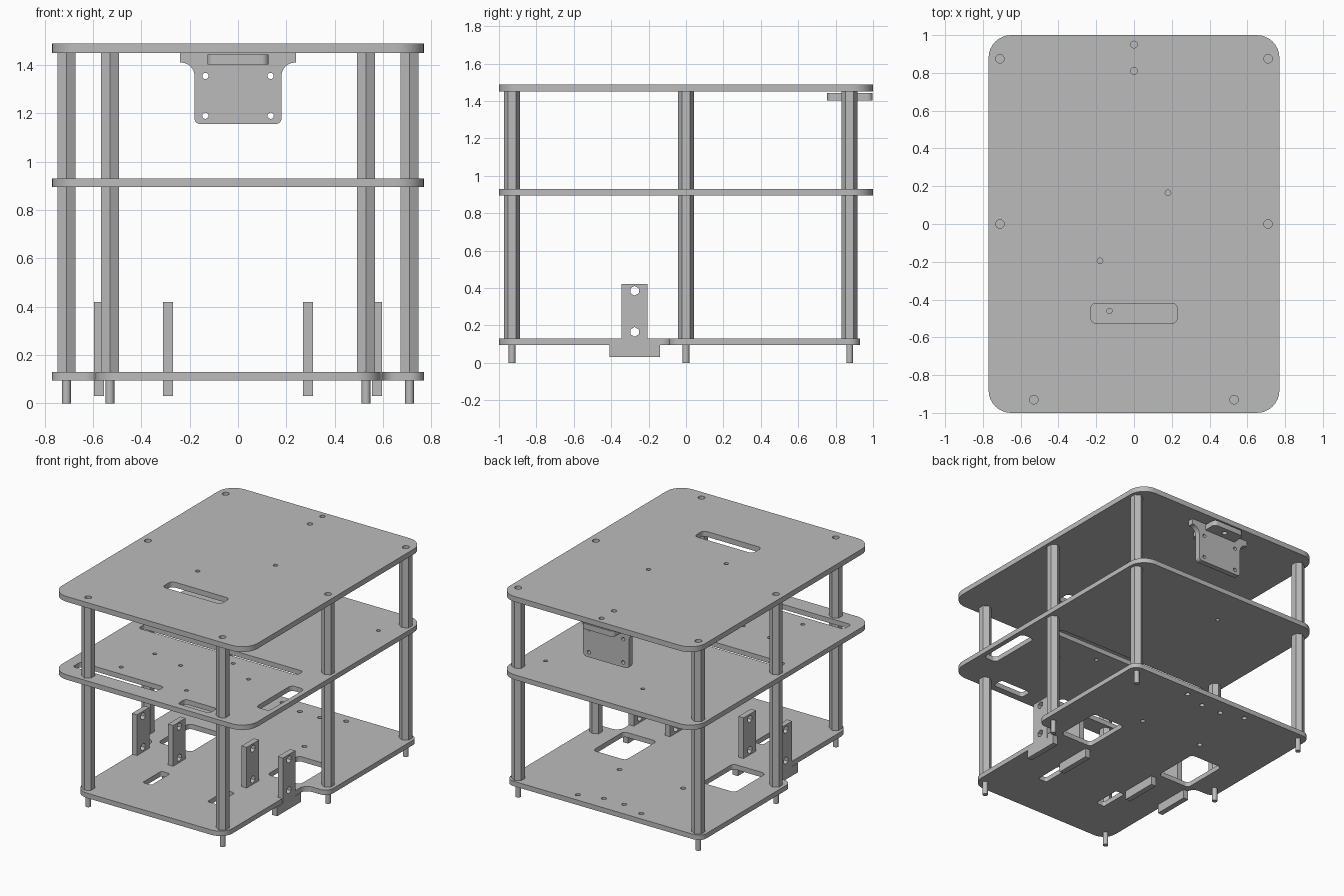
import bpy
import math
from mathutils import Matrix, Vector

if "Cube" in bpy.data.objects:
    bpy.data.objects.remove(bpy.data.objects["Cube"])

grey = bpy.data.materials.new("plain_grey")
grey.use_nodes = True
grey.diffuse_color = (0.5, 0.5, 0.5, 1)
grey.node_tree.nodes["Principled BSDF"].inputs["Base Color"].default_value = (0.5, 0.5, 0.5, 1)

# Axes for profiles drawn flat, facing the side, and facing the front
FLAT = Matrix.Identity(3)
SIDE = Matrix(((0, 0, 1), (1, 0, 0), (0, 1, 0)))
FRONT = Matrix(((1, 0, 0), (0, 0, -1), (0, 1, 0)))


def rounded(corners, steps=8):
    """Outline from (x, y, radius) corners, each replaced by an arc."""
    out = []
    for i, (x, y, r) in enumerate(corners):
        p = Vector((x, y))
        if r == 0:
            out.append(p)
            continue
        a = (Vector(corners[i - 1][:2]) - p).normalized()
        b = (Vector(corners[(i + 1) % len(corners)][:2]) - p).normalized()
        half = a.angle(b) / 2
        centre = p + (a + b).normalized() * (r / math.sin(half))
        start = p + a * (r / math.tan(half)) - centre
        end = p + b * (r / math.tan(half)) - centre
        sweep = math.atan2(start.x * end.y - start.y * end.x, start.dot(end))
        for k in range(steps + 1):
            t = sweep * k / steps
            c, s = math.cos(t), math.sin(t)
            out.append(centre + Vector((start.x * c - start.y * s, start.x * s + start.y * c)))
    return out


def rect(x0, x1, y0, y1, r=0.0):
    return rounded([(x0, y0, r), (x1, y0, r), (x1, y1, r), (x0, y1, r)])


def circle(x, y, r, sides=16):
    return [Vector((x + r * math.sin(math.tau * k / sides),
                    y + r * math.cos(math.tau * k / sides))) for k in range(sides)]


def mirrored(half):
    """Close a right-hand half outline by reflecting it in x."""
    return half + [(-x, y, r) for x, y, r in reversed(half)]


def plate(name, loops, low, high, axes=FLAT):
    """Extrude the first loop, with the others as holes, between two depths."""
    curve = bpy.data.curves.new(name, "CURVE")
    curve.dimensions = "2D"
    curve.fill_mode = "BOTH"
    curve.extrude = (high - low) / 2
    for loop in loops:
        spline = curve.splines.new("POLY")
        spline.points.add(len(loop) - 1)
        for point, co in zip(spline.points, loop):
            point.co = (co.x, co.y, 0, 1)
        spline.use_cyclic_u = True
    temp = bpy.data.objects.new(name + "_profile", curve)
    bpy.context.collection.objects.link(temp)
    graph = bpy.context.evaluated_depsgraph_get()
    mesh = bpy.data.meshes.new_from_object(temp.evaluated_get(graph))
    bpy.data.objects.remove(temp)
    mesh.transform(axes.to_4x4() @ Matrix.Translation((0, 0, (low + high) / 2)))
    mesh.materials.clear()
    mesh.materials.append(grey)
    obj = bpy.data.objects.new(name, mesh)
    bpy.context.collection.objects.link(obj)
    bpy.ops.object.select_all(action="DESELECT")
    obj.select_set(True)
    bpy.context.view_layer.objects.active = obj
    bpy.ops.object.mode_set(mode="EDIT")
    bpy.ops.mesh.select_all(action="SELECT")
    bpy.ops.mesh.remove_doubles(threshold=0.0001)
    bpy.ops.mesh.normals_make_consistent(inside=False)
    bpy.ops.object.mode_set(mode="OBJECT")
    bpy.ops.object.shade_smooth_by_angle(angle=math.radians(30))
    return obj


posts = [(s * x, y) for x, y in ((0.53, -0.93), (0.71, 0.0), (0.71, 0.875)) for s in (-1, 1)]
post_holes = [circle(x, y, 0.023) for x, y in posts]

# Top deck with a cable slot
plate("top_deck",
      [rect(-0.77, 0.77, -1, 1, 0.12), rect(-0.23, 0.23, -0.525, -0.42, 0.03)]
      + post_holes
      + [circle(0, y, 0.018) for y in (0.81, 0.95)]
      + [circle(x, y, 0.015) for x, y in ((0.18, 0.165), (-0.18, -0.195))],
      1.45, 1.488)

# Middle deck with its slots and mounting holes
middle_holes = [(-0.37, -0.41), (-0.13, -0.46), (0.13, -0.24), (0.35, -0.38),
                (0.12, -0.75), (0.61, 0.71), (-0.15, 0.7), (-0.43, -0.7)]
plate("middle_deck",
      [rect(-0.77, 0.77, -1, 1, 0.12),
       rect(-0.69, -0.03, -0.875, -0.79, 0.02),
       rect(0.19, 0.44, -0.95, -0.865, 0.02),
       rect(0.63, 0.735, -0.7, -0.3, 0.03),
       rect(-0.68, 0.57, -0.15, -0.08, 0.02)]
      + [circle(x, y, 0.014) for x, y in middle_holes],
      0.895, 0.93)

# Bottom deck, narrower at the front for the wheels
outline = mirrored([(0.59, -1, 0.1), (0.59, -0.09, 0.06), (0.77, -0.09, 0.06), (0.77, 0.93, 0.06)])
loops = [rounded(outline)]
for s in (-1, 1):
    loops.append(rect(*sorted((s * 0.3, s * 0.56)), -0.1, 0.25, 0.03))
    loops.append(rect(*sorted((s * 0.22, s * 0.29)), -0.66, -0.45, 0.015))
    loops += [circle(s * x, y, 0.017) for x, y in ((0.25, 0.86), (0.25, 0.39), (0.08, 0.81))]
plate("bottom_deck", loops, 0.095, 0.13)

# Hexagonal standoffs in two storeys, with round feet below
for i, (x, y) in enumerate(posts):
    plate(f"lower_standoff_{i}", [circle(x, y, 0.043, 6)], 0.13, 0.895)
    plate(f"upper_standoff_{i}", [circle(x, y, 0.043, 6)], 0.93, 1.45)
    plate(f"standoff_foot_{i}", [circle(x, y, 0.018)], 0, 0.13)

# Motor brackets standing through the bottom deck
tee = [(-0.41, 0.03, 0), (-0.14, 0.03, 0), (-0.14, 0.095, 0), (-0.205, 0.095, 0),
       (-0.205, 0.42, 0), (-0.345, 0.42, 0), (-0.345, 0.095, 0), (-0.41, 0.095, 0)]
for name, x in (("outer_right", -0.575), ("inner_right", -0.29),
                ("inner_left", 0.29), ("outer_left", 0.575)):
    plate(name + "_motor_bracket",
          [rounded(tee)] + [circle(-0.275, z, 0.026, 6) for z in (0.165, 0.385)],
          x - 0.02, x + 0.02, SIDE)

# Hanging sensor bracket under the top deck
hanger = mirrored([(0.18, 1.155, 0.025), (0.18, 1.41, 0.055), (0.24, 1.41, 0), (0.24, 1.45, 0)])
plate("sensor_bracket",
      [rounded(hanger)] + [circle(x, z, 0.013) for x in (-0.135, 0.135) for z in (1.19, 1.355)],
      -0.9, -0.86, FRONT)
plate("sensor_bracket_tab",
      [rect(-0.127, 0.127, 0.755, 0.998, 0.03)] + [circle(0, y, 0.018) for y in (0.81, 0.95)],
      1.403, 1.443)
